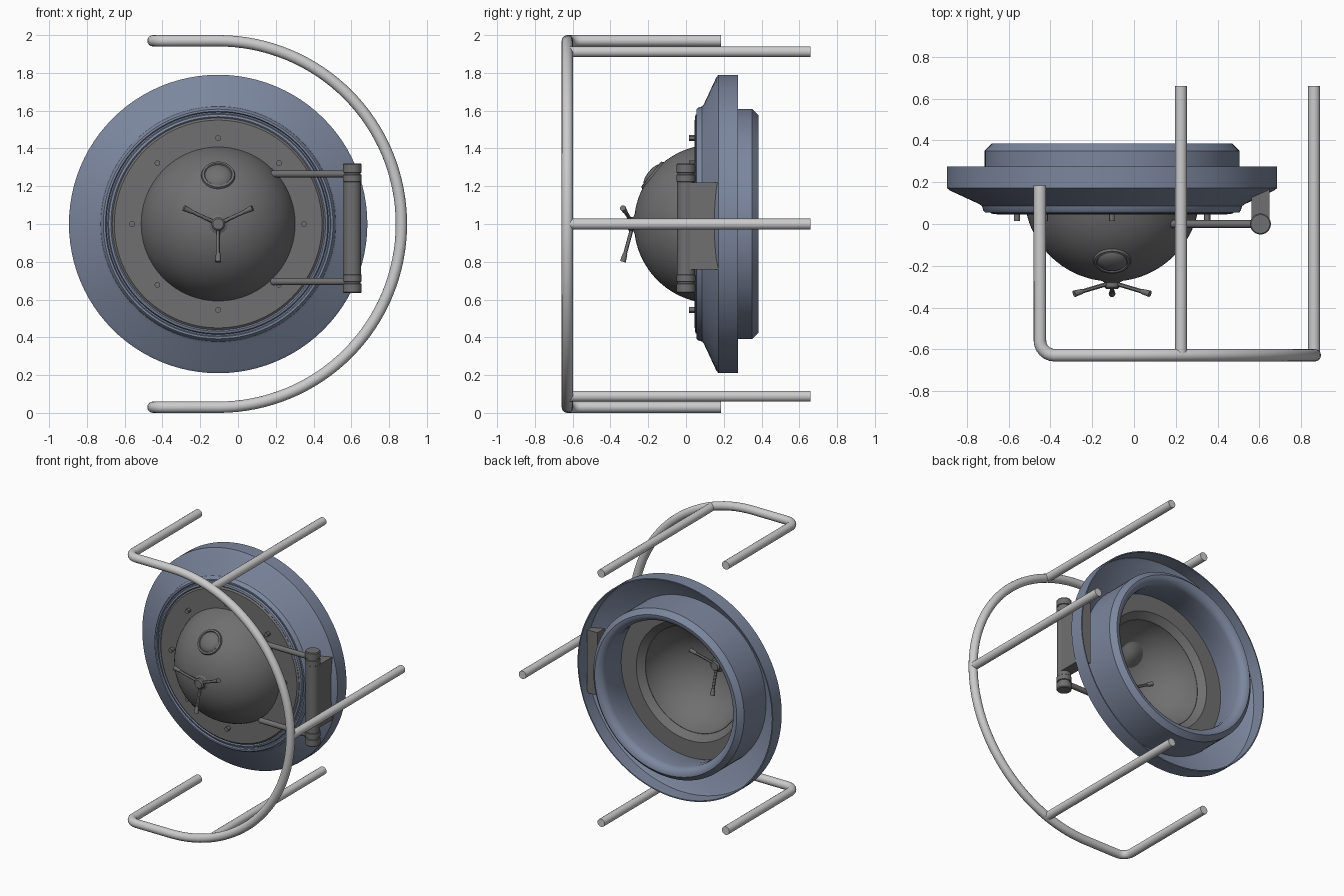
import bpy, bmesh
from math import sin, cos, pi, radians, sqrt, asin
from mathutils import Vector, Matrix

if "Cube" in bpy.data.objects:
    bpy.data.objects.remove(bpy.data.objects["Cube"])

CX, CZ = -0.105, 1.0          # hatch axis runs along y through here


def material(name, rgb):
    m = bpy.data.materials.new(name)
    m.diffuse_color = (*rgb, 1)
    m.use_nodes = True
    m.node_tree.nodes["Principled BSDF"].inputs["Base Color"].default_value = m.diffuse_color
    return m


BLUE = material("blue_paint", (0.20, 0.24, 0.34))
DARK = material("dark_metal", (0.16, 0.16, 0.16))


def finish(name, bm, mat=None, angle=30):
    bmesh.ops.remove_doubles(bm, verts=bm.verts, dist=1e-5)
    bmesh.ops.recalc_face_normals(bm, faces=bm.faces)
    me = bpy.data.meshes.new(name)
    bm.to_mesh(me)
    bm.free()
    ob = bpy.data.objects.new(name, me)
    bpy.context.collection.objects.link(ob)
    if mat:
        me.materials.append(mat)
    bpy.ops.object.select_all(action='DESELECT')
    ob.select_set(True)
    bpy.context.view_layer.objects.active = ob
    bpy.ops.object.shade_smooth_by_angle(angle=radians(angle))
    return ob


def add_lathe(bm, profile, origin, axis, n=96):
    """Revolve a closed (radius, height) profile about an axis."""
    rot = Vector((0, 0, 1)).rotation_difference(Vector(axis)).to_matrix()
    rings = []
    for r, h in profile:
        rings.append([bm.verts.new(Vector(origin) + rot @ Vector(
            (r * cos(2 * pi * i / n), r * sin(2 * pi * i / n), h))) for i in range(n)])
    for a, b in zip(rings, rings[1:] + rings[:1]):
        for i in range(n):
            j = (i + 1) % n
            bm.faces.new((a[i], a[j], b[j], b[i]))


def lathe(name, profile, mat):
    bm = bmesh.new()
    add_lathe(bm, profile, (CX, 0, CZ), (0, 1, 0))
    return finish(name, bm, mat)


def add_rod(bm, a, b, r1, r2=None, n=24):
    a, b = Vector(a), Vector(b)
    rot = (b - a).to_track_quat('Z', 'Y').to_matrix().to_4x4()
    bmesh.ops.create_cone(bm, cap_ends=True, segments=n, radius1=r1,
                          radius2=r1 if r2 is None else r2, depth=(b - a).length,
                          matrix=Matrix.Translation((a + b) / 2) @ rot)


def tube(name, pts, r):
    cu = bpy.data.curves.new(name, 'CURVE')
    cu.dimensions = '3D'
    cu.bevel_depth, cu.bevel_resolution, cu.use_fill_caps = r, 6, True
    sp = cu.splines.new('POLY')
    sp.points.add(len(pts) - 1)
    for p, co in zip(sp.points, pts):
        p.co = (*co, 1)
    ob = bpy.data.objects.new(name, cu)
    bpy.context.collection.objects.link(ob)
    bpy.ops.object.select_all(action='DESELECT')
    ob.select_set(True)
    bpy.context.view_layer.objects.active = ob
    bpy.ops.object.convert(target='MESH')
    bpy.ops.object.shade_smooth_by_angle(angle=radians(35))


# Blue frame: beaded front, conical skirt hollow at the back, rounded rear lip
lip = [(0.575 - 0.055 * sin(t), 0.33 + 0.055 * cos(t)) for t in [i * pi / 12 for i in range(7)]]
lathe("hatch_frame", [
    (0.555, 0.10), (0.560, 0.055), (0.568, 0.048), (0.580, 0.052), (0.585, 0.065),
    (0.592, 0.065), (0.597, 0.055), (0.608, 0.055), (0.616, 0.064), (0.622, 0.085),
    (0.635, 0.095), (0.775, 0.160), (0.79, 0.172), (0.79, 0.275), (0.782, 0.275),
    (0.782, 0.178), (0.765, 0.165), (0.61, 0.095), (0.61, 0.35)]
    + lip + [(0.525, 0.25), (0.54, 0.16)], BLUE)

# Door: flat rim plate and a double-walled dome
lathe("door_rim", [(0.40, 0.045), (0.55, 0.045), (0.562, 0.055), (0.562, 0.11),
                   (0.43, 0.11), (0.385, 0.07)], DARK)


def cap(R, y0, y1, n=20):
    """Sphere arc from the pole to height y1, sphere centre y0."""
    end = pi / 2 - asin((y0 - y1) / R)
    return [(R * sin(end * i / n), y0 - R * cos(end * i / n)) for i in range(n + 1)]


lathe("door_dome", cap(0.42, 0.145, 0.06) + cap(0.39, 0.145, 0.07)[::-1], DARK)

# Rim bolts
bm = bmesh.new()
for i in range(8):
    a = i * pi / 4
    x, z = CX + 0.455 * cos(a), CZ + 0.455 * sin(a)
    add_rod(bm, (x, 0.05, z), (x, 0.015, z), 0.015, n=12)
finish("rim_bolts", bm, DARK)

# Porthole on the dome, lens bulging on both faces
n = Vector((0, -sqrt(0.40 ** 2 - 0.25 ** 2), 0.25)).normalized()
bm = bmesh.new()
mid = Vector((CX, 0.145, CZ)) + n * 0.405
add_lathe(bm, [(0, 0.035), (0.035, 0.032), (0.06, 0.022), (0.07, 0.012), (0.074, 0.018),
               (0.086, 0.016), (0.092, 0.0), (0.092, -0.025), (0.07, -0.03),
               (0.04, -0.045), (0, -0.05)], mid, n, 40)
finish("porthole", bm, DARK)


# Three-spoke handles outside and inside
def handle(name, y, s):
    bm = bmesh.new()
    add_lathe(bm, [(0, -0.03), (0.05, -0.03), (0.05, 0), (0.036, 0.008), (0.036, 0.03),
                   (0.028, 0.038), (0, 0.038)], (CX, y, CZ), (0, s, 0), 32)
    hub = Vector((CX, y + s * 0.008, CZ))
    for deg in (25, 155, 270):
        a = radians(deg)
        tip = Vector((CX + 0.2 * cos(a), y + s * 0.062, CZ + 0.2 * sin(a)))
        knob = hub.lerp(tip, 0.78)
        add_rod(bm, hub, knob, 0.010, n=12)
        add_rod(bm, knob, tip, 0.012, 0.016, n=16)
    finish(name, bm, DARK)


handle("outer_handle", -0.272, -1)
handle("inner_handle", -0.215, 1)

# Hinge: banded vertical barrel, two arms to the dome, bracket into the frame
HX = 0.605
half = [(0.047, 0.235), (0.047, 0.245), (0.05, 0.248), (0.05, 0.282), (0.044, 0.285),
        (0.044, 0.292), (0.05, 0.295), (0.05, 0.337), (0.045, 0.343), (0, 0.343)]
bm = bmesh.new()
add_lathe(bm, [(r, -h) for r, h in half[::-1]] + half, (HX, 0, 0.978), (0, 0, 1), 40)
finish("hinge_barrel", bm, DARK)

bm = bmesh.new()
for z in (0.695, 1.265):
    add_rod(bm, (0.19, 0, z), (HX, 0, z), 0.019)
    bmesh.ops.create_uvsphere(bm, u_segments=20, v_segments=12, radius=0.02,
                              matrix=Matrix.Translation((0.19, 0, z)))
finish("hinge_arms", bm, DARK)

bm = bmesh.new()
bmesh.ops.create_cube(bm, size=1, matrix=Matrix.Translation((HX, 0.115, 0.99))
                      @ Matrix.Diagonal((0.085, 0.21, 0.46, 1)))
finish("hinge_bracket", bm, DARK)

# Guard rail: rear stub, bent corner, half circle, mirrored bottom
R, Y, EX = 0.97, -0.628, -0.45
corner = [(EX + 0.07 - 0.07 * cos(t), Y + 0.07 - 0.07 * sin(t), CZ + R)
          for t in [i * pi / 12 for i in range(7)]]
top = [(EX, 0.185, CZ + R)] + corner
arc = [(CX + R * sin(t), Y, CZ + R * cos(t)) for t in [i * pi / 64 for i in range(65)]]
bottom = [(x, y, 2 * CZ - z) for x, y, z in reversed(top)]
tube("guard_rail", top + arc + bottom, 0.03)

# Guard rail supports running back
for name, x, z in (("upper", 0.225, 1.912), ("middle", 0.862, 1.0), ("lower", 0.225, 0.088)):
    tube("rail_support_" + name, [(x, -0.62, z), (x, 0.66, z)], 0.029)
